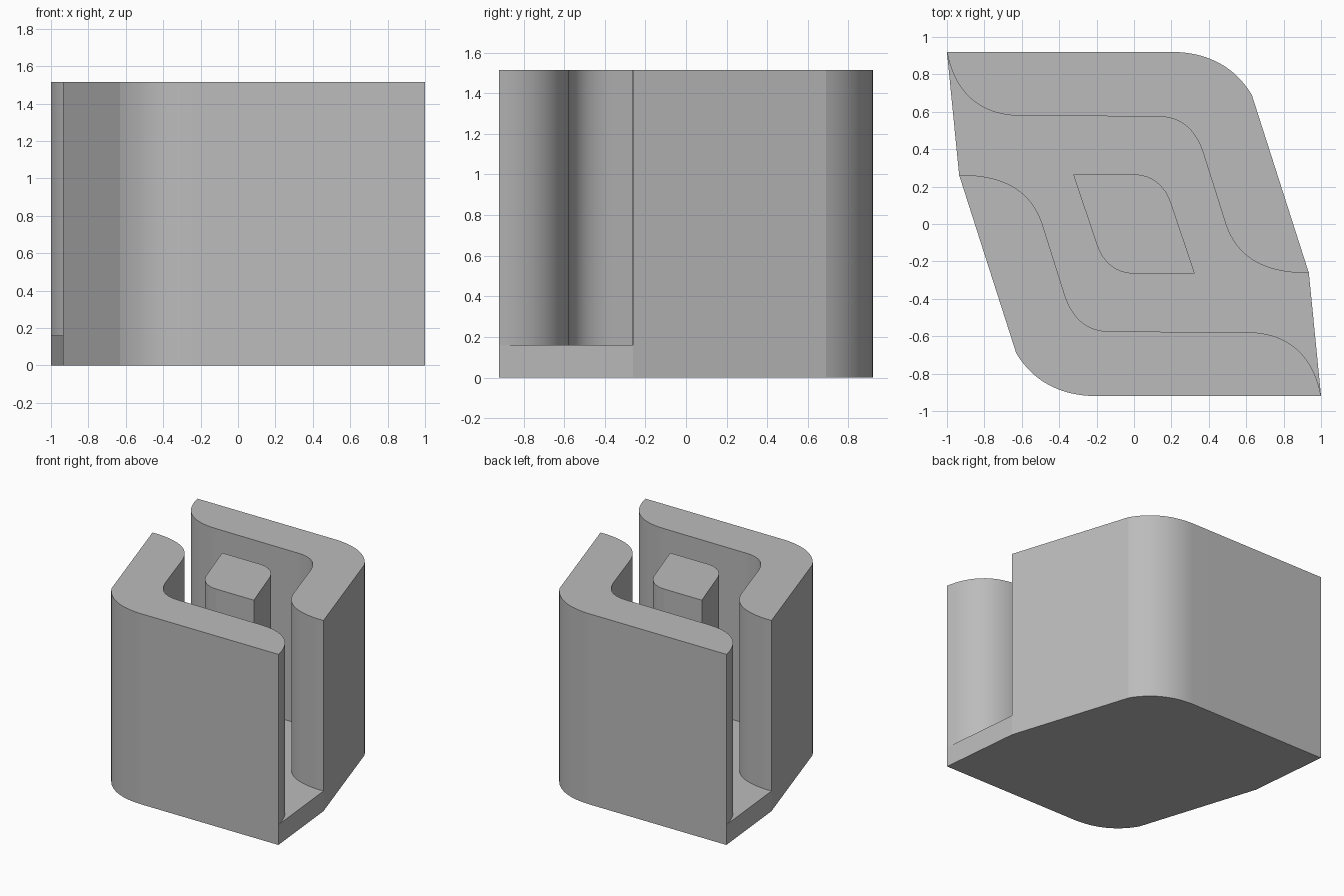
import bpy, bmesh, math
from mathutils import Vector
from mathutils.geometry import interpolate_bezier

FLOOR, TOP, SEGMENTS = 0.16, 1.515, 18

cube = bpy.data.objects.get("Cube")
if cube:
    bpy.data.objects.remove(cube, do_unlink=True)

grey = bpy.data.materials.new("plain grey")
grey.use_nodes = True
colour = (0.5, 0.5, 0.5, 1)
grey.diffuse_color = colour
grey.node_tree.nodes["Principled BSDF"].inputs["Base Color"].default_value = colour


def curve(*points):
    """Sample a cubic curve through start, two handles and end."""
    return [(p.x, p.y) for p in
            interpolate_bezier(*[Vector(p) for p in points], SEGMENTS)]


def turned(path):
    """Half turn about the vertical axis."""
    return [(-x, -y) for x, y in path]


def cap(bm, path, z):
    bm.faces.new([bm.verts.new((x, y, z)) for x, y in path])


def sides(bm, path, low, high):
    for (ax, ay), (bx, by) in zip(path, path[1:] + path[:1]):
        bm.faces.new([bm.verts.new(c) for c in
                      ((ax, ay, low), (bx, by, low), (bx, by, high), (ax, ay, high))])


def finish(bm, name):
    bmesh.ops.remove_doubles(bm, verts=bm.verts, dist=0.0005)
    bmesh.ops.recalc_face_normals(bm, faces=bm.faces)
    mesh = bpy.data.meshes.new(name)
    bm.to_mesh(mesh)
    bm.free()
    mesh.materials.append(grey)
    obj = bpy.data.objects.new(name, mesh)
    bpy.context.collection.objects.link(obj)
    bpy.ops.object.select_all(action='DESELECT')
    obj.select_set(True)
    bpy.context.view_layer.objects.active = obj
    bpy.ops.object.shade_smooth_by_angle(angle=math.radians(10))


# Profile of one wall: outer side from tip to heel, inner side back again
tip, heel = (-1, 0.92), (0.935, -0.262)
outer = [tip] + curve((0.2, 0.92), (0.38, 0.92), (0.535, 0.85), (0.63, 0.69)) + [heel]
inner = (curve(heel, (0.7, -0.265), (0.55, -0.18), (0.49, 0))
         + curve((0.377, 0.358), (0.335, 0.5), (0.26, 0.575), (0.12, 0.575))
         + curve((-0.6, 0.578), (-0.82, 0.578), (-0.96, 0.7), tip))
wall = outer + inner[1:-1]

# Body: floor slab with two opposed hooked walls
body = bmesh.new()
footprint = outer + turned(outer)
cap(body, footprint, 0)
sides(body, footprint, 0, FLOOR)
cap(body, inner + turned(inner), FLOOR)
for path in (wall, turned(wall)):
    sides(body, path, FLOOR, TOP)
    cap(body, path, TOP)
finish(body, "channel_body")

# Central post
half = [(-0.325, 0.265)] + curve((0, 0.265), (0.1, 0.265), (0.17, 0.2), (0.2, 0.107))
loop = half + turned(half)
post = bmesh.new()
cap(post, loop, FLOOR)
sides(post, loop, FLOOR, TOP)
cap(post, loop, TOP)
finish(post, "centre_post")
